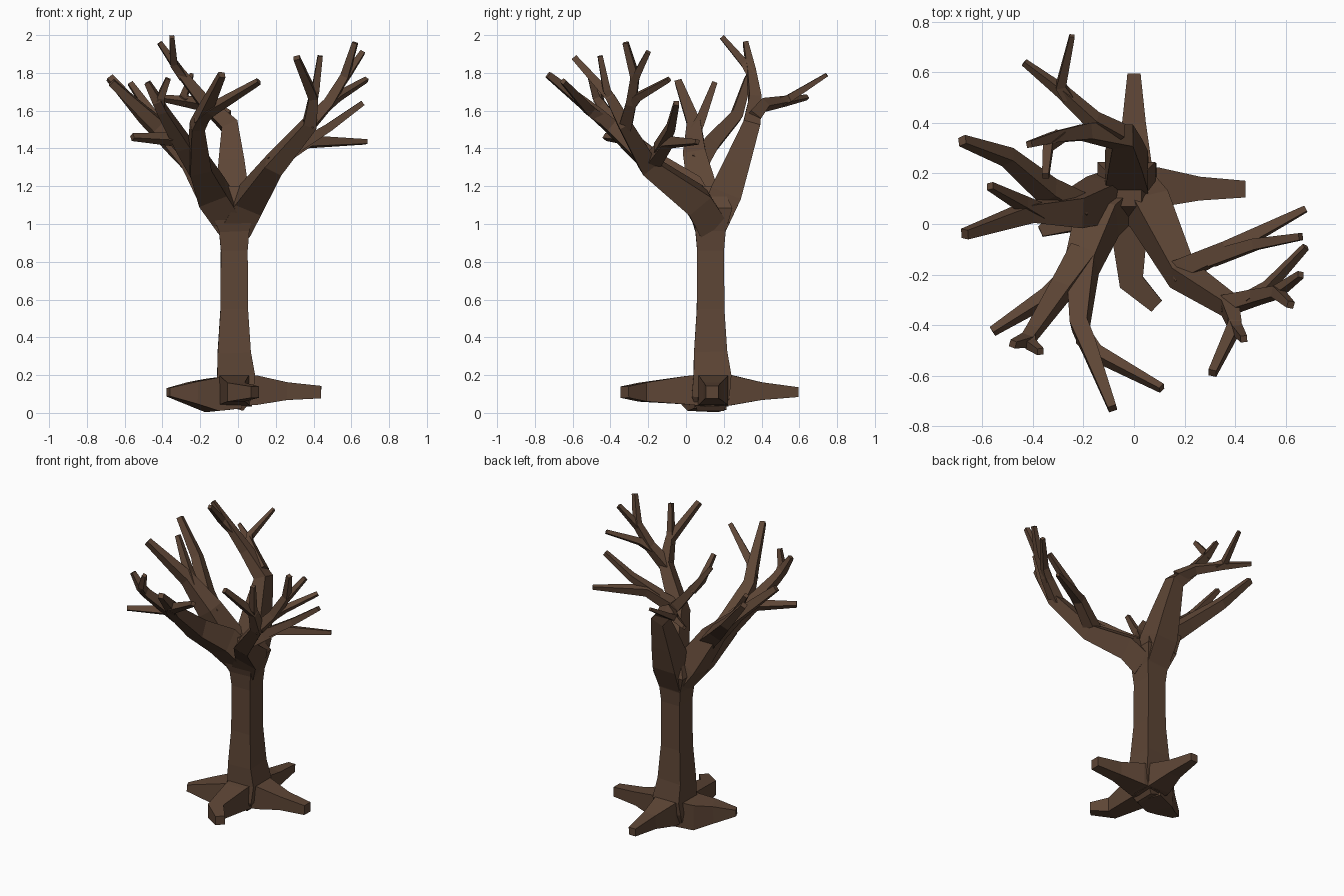
import bpy, bmesh
from mathutils import Vector

bark = bpy.data.materials.new("bark")
bark.diffuse_color = (0.11, 0.06, 0.036, 1)


def limb(name, *pts):
    """Four-sided tapered tube through points (x, y, z, half_width)."""
    P = [Vector(p[:3]) for p in pts]
    bm = bmesh.new()
    rings, u = [], None
    for i, p in enumerate(P):
        t = Vector()
        if i > 0:
            t += (p - P[i - 1]).normalized()
        if i < len(P) - 1:
            t += (P[i + 1] - p).normalized()
        t.normalize()
        if u is None:
            u = Vector((1, 0, 0)) if abs(t.x) < 0.75 else Vector((0, 1, 0))
        u = (u - t * u.dot(t)).normalized()
        v = t.cross(u)
        r = pts[i][3]
        rings.append([bm.verts.new(p + r * (a * u + b * v))
                      for a, b in ((-1, -1), (1, -1), (1, 1), (-1, 1))])
    for A, B in zip(rings, rings[1:]):
        for k in range(4):
            j = (k + 1) % 4
            bm.faces.new((A[k], A[j], B[j], B[k]))
    bm.faces.new(rings[0][::-1])
    bm.faces.new(rings[-1])
    bmesh.ops.recalc_face_normals(bm, faces=bm.faces)
    me = bpy.data.meshes.new(name)
    bm.to_mesh(me)
    bm.free()
    me.materials.append(bark)
    ob = bpy.data.objects.new(name, me)
    bpy.context.collection.objects.link(ob)
    return ob


# Trunk, flared at the base and swelling into the crown
limb("trunk", (-0.04, 0.13, 0.03, 0.07), (-0.02, 0.13, 0.1, 0.1), (-0.01, 0.14, 0.2, 0.1),
     (-0.02, 0.13, 0.32, 0.088), (-0.02, 0.13, 0.55, 0.073), (-0.02, 0.13, 0.86, 0.071),
     (-0.02, 0.13, 0.96, 0.08), (-0.03, 0.13, 1.08, 0.115), (-0.03, 0.13, 1.2, 0.06))

# Roots
limb("back_root", (-0.01, 0.1, 0.12, 0.085), (-0.01, 0.24, 0.12, 0.08),
     (0, 0.4, 0.115, 0.047), (0, 0.595, 0.11, 0.026))
limb("right_root", (-0.02, 0.14, 0.12, 0.085), (0.1, 0.145, 0.12, 0.078),
     (0.26, 0.14, 0.115, 0.047), (0.44, 0.138, 0.11, 0.033))
limb("left_root", (-0.02, 0.13, 0.11, 0.09), (-0.14, 0.09, 0.095, 0.088),
     (-0.24, 0.03, 0.105, 0.06), (-0.37, -0.03, 0.11, 0.022))
limb("front_root", (-0.02, 0.1, 0.12, 0.085), (-0.02, 0.0, 0.12, 0.075),
     (-0.01, -0.23, 0.11, 0.05), (0.09, -0.325, 0.11, 0.03))

# Right bough
limb("right_bough", (-0.01, 0.13, 1.0, 0.08), (0.06, 0.06, 1.12, 0.075),
     (0.19, -0.2, 1.31, 0.05), (0.38, -0.325, 1.53, 0.036), (0.4, -0.4, 1.67, 0.025),
     (0.31, -0.59, 1.88, 0.016))
limb("right_twig_a", (0.39, -0.38, 1.64, 0.022), (0.41, -0.42, 1.71, 0.02), (0.435, -0.455, 1.89, 0.013))
limb("right_branch_b", (0.17, -0.19, 1.31, 0.04), (0.37, -0.1, 1.435, 0.03), (0.68, 0.06, 1.435, 0.012))
limb("right_twig_b", (0.3, -0.14, 1.4, 0.03), (0.48, -0.08, 1.51, 0.022), (0.66, -0.05, 1.64, 0.014))
limb("right_branch_c", (0.37, -0.32, 1.52, 0.034), (0.48, -0.29, 1.64, 0.027),
     (0.565, -0.27, 1.78, 0.022), (0.62, -0.32, 1.96, 0.014))
limb("right_twig_c", (0.55, -0.275, 1.75, 0.02), (0.585, -0.255, 1.8, 0.019), (0.66, -0.2, 1.91, 0.013))
limb("right_twig_d", (0.46, -0.295, 1.62, 0.024), (0.53, -0.25, 1.675, 0.02), (0.68, -0.09, 1.765, 0.012))

# Back bough
limb("back_bough", (-0.02, 0.14, 1.0, 0.08), (-0.03, 0.21, 1.16, 0.085), (-0.035, 0.27, 1.32, 0.068),
     (-0.045, 0.345, 1.52, 0.045), (-0.19, 0.365, 1.66, 0.032), (-0.31, 0.345, 1.81, 0.022),
     (-0.415, 0.315, 1.96, 0.013))
limb("back_twig_a", (-0.29, 0.35, 1.78, 0.022), (-0.34, 0.31, 1.85, 0.02), (-0.35, 0.19, 1.99, 0.013))
limb("back_branch_b", (-0.06, 0.355, 1.56, 0.034), (-0.16, 0.41, 1.63, 0.028),
     (-0.285, 0.525, 1.65, 0.021), (-0.435, 0.64, 1.67, 0.011))
limb("back_twig_b", (-0.26, 0.5, 1.645, 0.022), (-0.29, 0.545, 1.665, 0.02), (-0.245, 0.745, 1.79, 0.01))

# Left bough
limb("left_bough", (-0.03, 0.13, 1.0, 0.08), (-0.12, 0.1, 1.13, 0.08), (-0.25, 0.05, 1.35, 0.06),
     (-0.42, 0.045, 1.52, 0.036), (-0.67, -0.04, 1.75, 0.019))
limb("left_twig_a", (-0.38, 0.045, 1.48, 0.032), (-0.44, 0.08, 1.56, 0.025), (-0.57, 0.15, 1.745, 0.014))
limb("left_branch_b", (-0.22, 0.06, 1.31, 0.05), (-0.34, 0.13, 1.42, 0.042),
     (-0.5, 0.265, 1.57, 0.03), (-0.68, 0.33, 1.775, 0.018))

# Front bough
limb("front_bough", (-0.04, 0.12, 1.02, 0.075), (-0.14, 0.03, 1.17, 0.08), (-0.205, -0.16, 1.31, 0.058),
     (-0.215, -0.4, 1.52, 0.035), (-0.18, -0.48, 1.59, 0.032), (-0.085, -0.73, 1.79, 0.017))
limb("front_twig_a", (-0.205, -0.44, 1.55, 0.03), (-0.15, -0.51, 1.6, 0.026), (0.11, -0.65, 1.755, 0.014))
limb("front_branch_b", (-0.2, -0.13, 1.3, 0.055), (-0.29, -0.26, 1.42, 0.04),
     (-0.4, -0.425, 1.6, 0.026), (-0.425, -0.46, 1.65, 0.024), (-0.48, -0.475, 1.75, 0.014))
limb("front_twig_b", (-0.41, -0.44, 1.62, 0.022), (-0.41, -0.475, 1.67, 0.02), (-0.37, -0.505, 1.77, 0.013))
limb("front_twig_c", (-0.26, -0.22, 1.38, 0.036), (-0.34, -0.285, 1.45, 0.028), (-0.56, -0.425, 1.46, 0.015))
